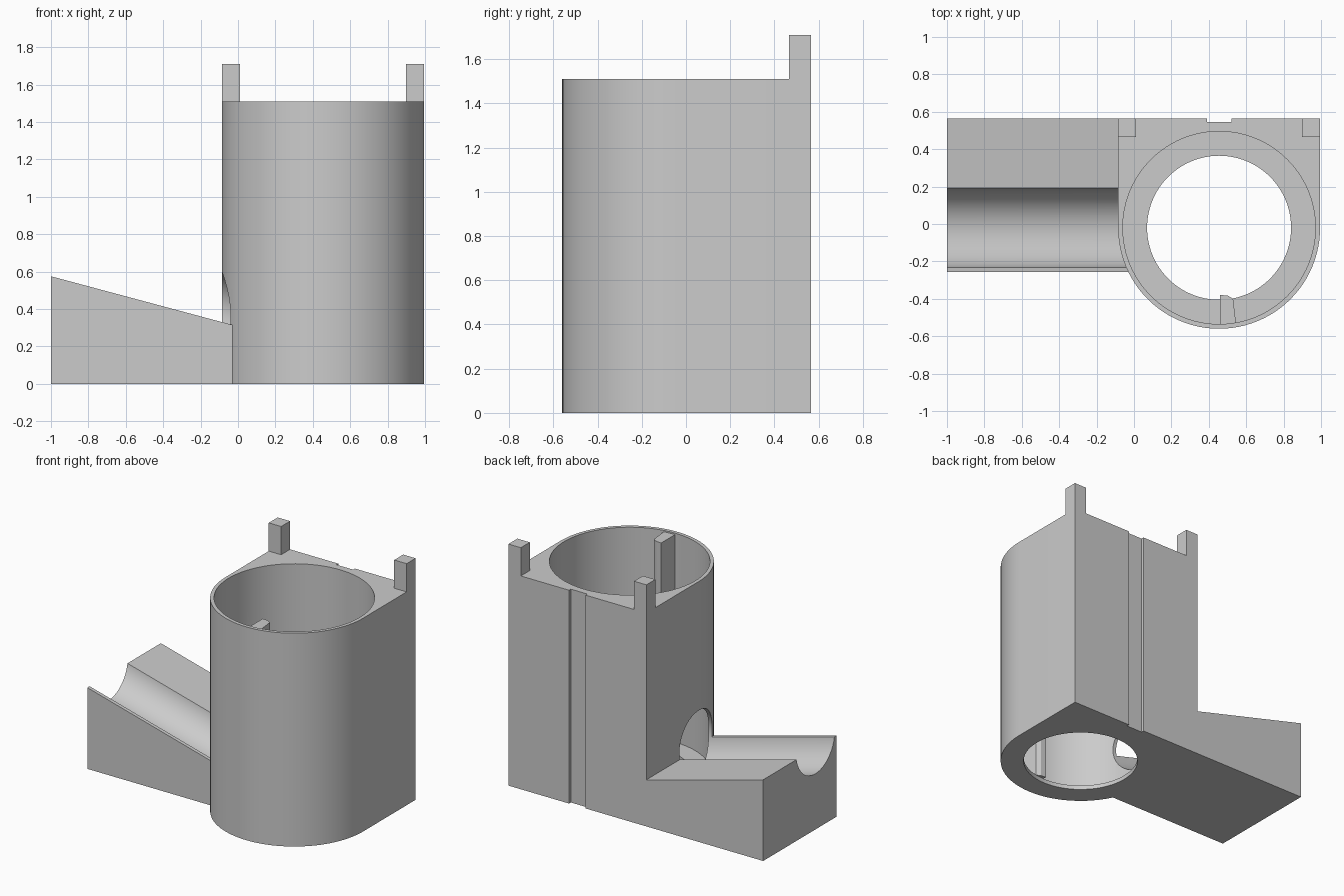
import bpy, bmesh, math
from mathutils import Matrix

if "Cube" in bpy.data.objects:
    bpy.data.objects.remove(bpy.data.objects["Cube"])

CX, CY, R = 0.455, -0.02, 0.54          # tower axis and outer radius
BACK, LEFT, RIGHT, TOP, FLOOR = 0.565, CX - R, CX + R, 1.51, 0.03
SLOPE = math.radians(15)

grey = bpy.data.materials.new("plain grey")
grey.use_nodes = True
colour = (0.6, 0.6, 0.6, 1)
grey.diffuse_color = colour
grey.node_tree.nodes["Principled BSDF"].inputs["Base Color"].default_value = colour


def make(name, bm):
    bmesh.ops.recalc_face_normals(bm, faces=bm.faces)
    mesh = bpy.data.meshes.new(name)
    bm.to_mesh(mesh)
    bm.free()
    mesh.materials.append(grey)
    obj = bpy.data.objects.new(name, mesh)
    bpy.context.collection.objects.link(obj)
    return obj


def extrude(name, points, vec):
    """Closed profile of 3D points swept along vec."""
    bm = bmesh.new()
    face = bm.faces.new([bm.verts.new(p) for p in points])
    grown = bmesh.ops.extrude_face_region(bm, geom=[face])["geom"]
    bmesh.ops.translate(bm, vec=vec, verts=[v for v in grown if isinstance(v, bmesh.types.BMVert)])
    return make(name, bm)


def cylinder(name, radius, depth, matrix):
    bm = bmesh.new()
    bmesh.ops.create_cone(bm, cap_ends=True, segments=96, radius1=radius,
                          radius2=radius, depth=depth, matrix=matrix)
    return make(name, bm)


def combine(target, tool, operation):
    mod = target.modifiers.new(operation, 'BOOLEAN')
    mod.operation, mod.solver, mod.object = operation, 'EXACT', tool
    bpy.context.view_layer.objects.active = target
    bpy.ops.object.modifier_apply(modifier=mod.name)
    bpy.data.objects.remove(tool)


# Tower: round front, square back with a shallow groove
arc = [(CX + R * math.cos(a), CY + R * math.sin(a), 0)
       for a in (math.pi * (1 + i / 48) for i in range(49))]
back = [(RIGHT, BACK, 0), (0.52, BACK, 0), (0.52, BACK - 0.02, 0),
        (0.39, BACK - 0.02, 0), (0.39, BACK, 0), (LEFT, BACK, 0)]
tower = extrude("tower_with_ramp", arc + back, (0, 0, TOP))

# Sloping ramp block
ramp = extrude("ramp", [(-1, BACK, 0), (0.1, BACK, 0), (0.1, BACK, 0.575 - 1.1 * math.tan(SLOPE)),
                        (-1, BACK, 0.575)], (0, -0.8225, 0))
combine(tower, ramp, 'UNION')

# Main bore, floor opening and sloping ball channel
combine(tower, cylinder("bore", 0.515, 2, Matrix.Translation((CX, CY, FLOOR + 1))), 'DIFFERENCE')
combine(tower, cylinder("floor_opening", 0.385, 1, Matrix.Translation((CX, CY, 0))), 'DIFFERENCE')
channel = (Matrix.Translation((-0.085, CY, 0.373)) @ Matrix.Rotation(math.pi / 2 + SLOPE, 4, 'Y')
           @ Matrix.Translation((0, 0, -0.5)))
combine(tower, cylinder("channel", 0.216, 1.6, channel), 'DIFFERENCE')

bpy.ops.object.select_all(action='DESELECT')
tower.select_set(True)
bpy.context.view_layer.objects.active = tower
bpy.ops.object.shade_smooth_by_angle(angle=math.radians(30))

# Locating posts on the back corners
for name, x in (("right_post", LEFT), ("left_post", RIGHT - 0.097)):
    extrude(name, [(x, BACK - 0.1, TOP), (x + 0.097, BACK - 0.1, TOP),
                   (x + 0.097, BACK, TOP), (x, BACK, TOP)], (0, 0, 0.2))

# Vertical rib inside the bore
extrude("inner_rib", [(0.46, -0.54, FLOOR), (0.545, -0.53, FLOOR), (0.53, -0.4, FLOOR),
                      (0.5, -0.382, FLOOR), (0.46, -0.38, FLOOR)], (0, 0, TOP - FLOOR - 0.01))
